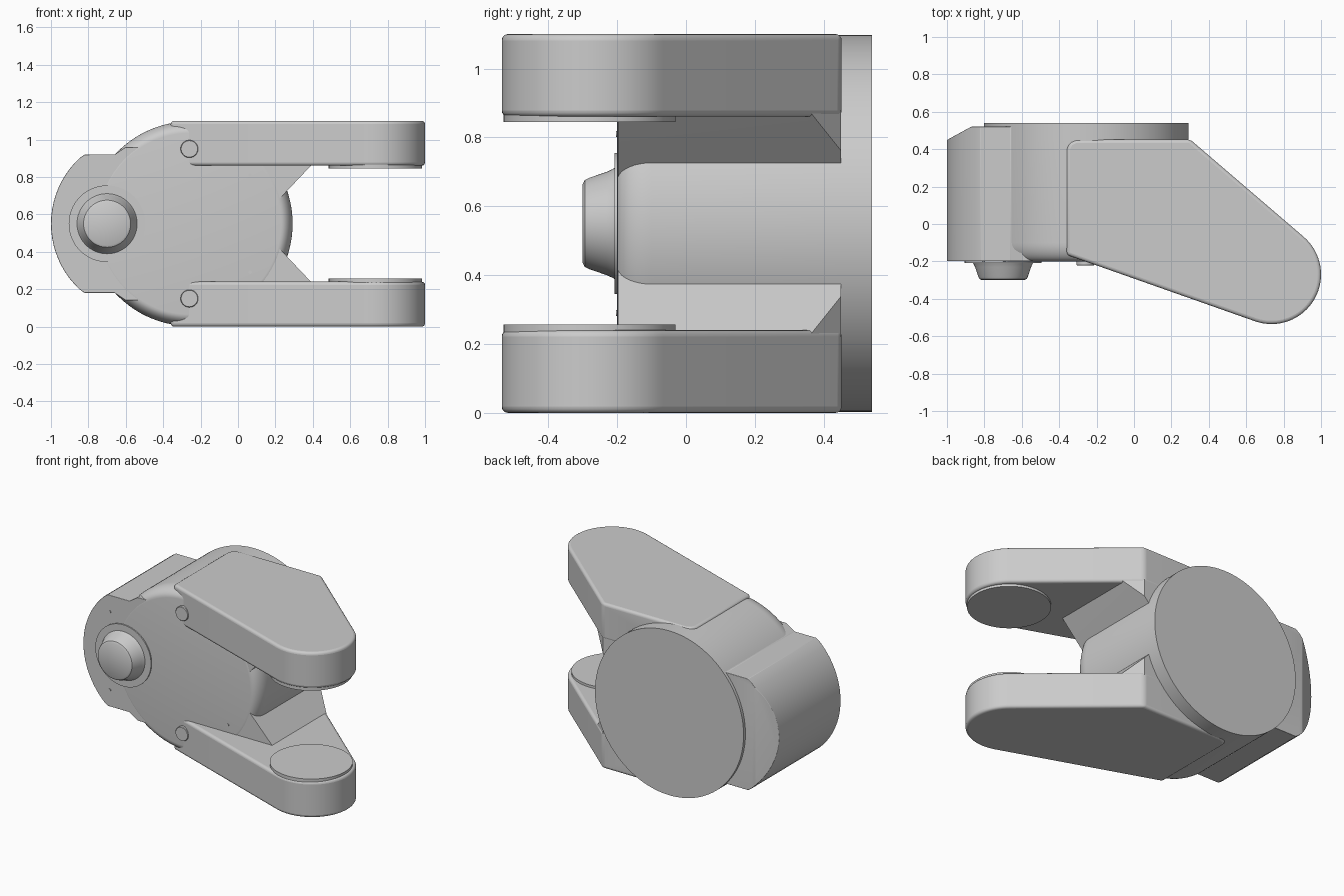
import bpy, bmesh
from math import sin, cos, radians, pi

if "Cube" in bpy.data.objects:
    bpy.data.objects.remove(bpy.data.objects["Cube"])

MID = 0.55  # height of the mirror plane


def finish(name, bm, bevel=0.0, segments=4):
    bmesh.ops.recalc_face_normals(bm, faces=bm.faces)
    mesh = bpy.data.meshes.new(name)
    bm.to_mesh(mesh)
    bm.free()
    ob = bpy.data.objects.new(name, mesh)
    bpy.context.collection.objects.link(ob)
    if bevel:
        mod = ob.modifiers.new("Bevel", 'BEVEL')
        mod.width = bevel
        mod.segments = segments
        mod.limit_method = 'ANGLE'
        mod.angle_limit = radians(25)
    bpy.ops.object.select_all(action='DESELECT')
    bpy.context.view_layer.objects.active = ob
    ob.select_set(True)
    bpy.ops.object.shade_smooth_by_angle(angle=radians(30))
    return ob


def prism(name, pts, axis, lo, hi, bevel=0.0, cut=None):
    """Extrude an outline along y or z; cut = (point, normal) slices off a side."""
    bm = bmesh.new()
    place = (lambda a, b: (a, lo, b)) if axis == 'y' else (lambda a, b: (a, b, lo))
    face = bm.faces.new([bm.verts.new(place(*p)) for p in pts])
    ext = bmesh.ops.extrude_face_region(bm, geom=[face])
    moved = [g for g in ext['geom'] if isinstance(g, bmesh.types.BMVert)]
    step = (0, hi - lo, 0) if axis == 'y' else (0, 0, hi - lo)
    bmesh.ops.translate(bm, verts=moved, vec=step)
    if cut:
        res = bmesh.ops.bisect_plane(bm, geom=bm.verts[:] + bm.edges[:] + bm.faces[:],
                                     plane_co=cut[0], plane_no=cut[1], clear_outer=True)
        edges = [g for g in res['geom_cut'] if isinstance(g, bmesh.types.BMEdge)]
        bmesh.ops.contextual_create(bm, geom=edges)
    return finish(name, bm, bevel)


def lathe(name, profile, centre, axis='y', n=96):
    """Spin (radius, position) pairs around an axis parallel to y or z."""
    bm = bmesh.new()
    rings = []
    for r, t in profile:
        ring = []
        for i in range(n):
            a = 2 * pi * i / n
            u, v = centre[0] + r * cos(a), centre[1] + r * sin(a)
            ring.append(bm.verts.new((u, t, v) if axis == 'y' else (u, v, t)))
        rings.append(ring)
    for a, b in zip(rings, rings[1:]):
        for i in range(n):
            j = (i + 1) % n
            bm.faces.new((a[i], a[j], b[j], b[i]))
    bm.faces.new(rings[0])
    bm.faces.new(rings[-1])
    return finish(name, bm)


def arc(cx, cy, r, a0, a1, n):
    return [(cx + r * cos(radians(a0 + (a1 - a0) * i / n)),
             cy + r * sin(radians(a0 + (a1 - a0) * i / n))) for i in range(n + 1)]


# Round joint body with a soft front shoulder
shoulder = [(0.485 + 0.062 * sin(radians(a)), -0.10 - 0.10 * cos(radians(a)))
            for a in range(0, 91, 10)]
lathe("joint_body", shoulder + [(0.547, 0.45), (0.547, 0.54)], (-0.255, MID), n=128)

# Motor housing on the left, with a sloped back corner
upper = [(-0.40, 0.96), (-0.60, 0.96), (-0.66, 0.92), (-0.82, 0.92)]
housing = upper + arc(-0.52, MID, 0.48, 133, 227, 20)
housing += [(x, 2 * MID - z) for x, z in reversed(upper)]
prism("motor_housing", housing, 'y', -0.199, 0.52, 0.04,
      cut=((-0.88, 0.515, 0), (-0.48, 0.877, 0)))

# Fork arm outline seen from above
arm = [(-0.36, -0.165), (-0.36, 0.40), (-0.345, 0.435), (-0.31, 0.452), (0.30, 0.452)]
arm += arc(0.735, -0.27, 0.265, 50, -109, 32)

for side, s in (("upper", 1), ("lower", -1)):
    def z(h):
        return MID + s * h

    prism(side + "_arm", arm, 'z', z(0.31), z(0.55), 0.018)
    # Bearing pad on the inner face of the arm tip
    lathe(side + "_bearing_pad", [(0.25, z(0.32)), (0.25, z(0.294))],
          (0.735, -0.28), axis='z')
    # Gusset joining arm and body, trimmed along the arm's back edge
    gusset = [(-0.30, z(0.33)), (0.408, z(0.33)), (0.385, z(0.305)),
              (0.20, z(0.11)), (0.0, z(0.11))]
    prism(side + "_gusset", gusset, 'y', -0.198, 0.450,
          cut=((0.30, 0.447, 0), (0.644, 0.765, 0)))
    # Round plug and small screws on the front
    lathe(side + "_plug", [(0.047, -0.15), (0.047, -0.218), (0.044, -0.222)],
          (-0.26, z(0.40)), n=32)
    for x in (-0.805, 0.065):
        lathe(side + "_screw", [(0.009, -0.19), (0.009, -0.203)], (x, z(0.26)), n=16)

# Front cap on its thin base plate
lathe("cap_plate", [(0.205, -0.19), (0.205, -0.208)], (-0.70, MID), n=64)
lathe("front_cap", [(0.165, -0.20), (0.157, -0.215), (0.150, -0.23), (0.133, -0.28),
                    (0.126, -0.294), (0.115, -0.30)], (-0.70, MID), n=64)
